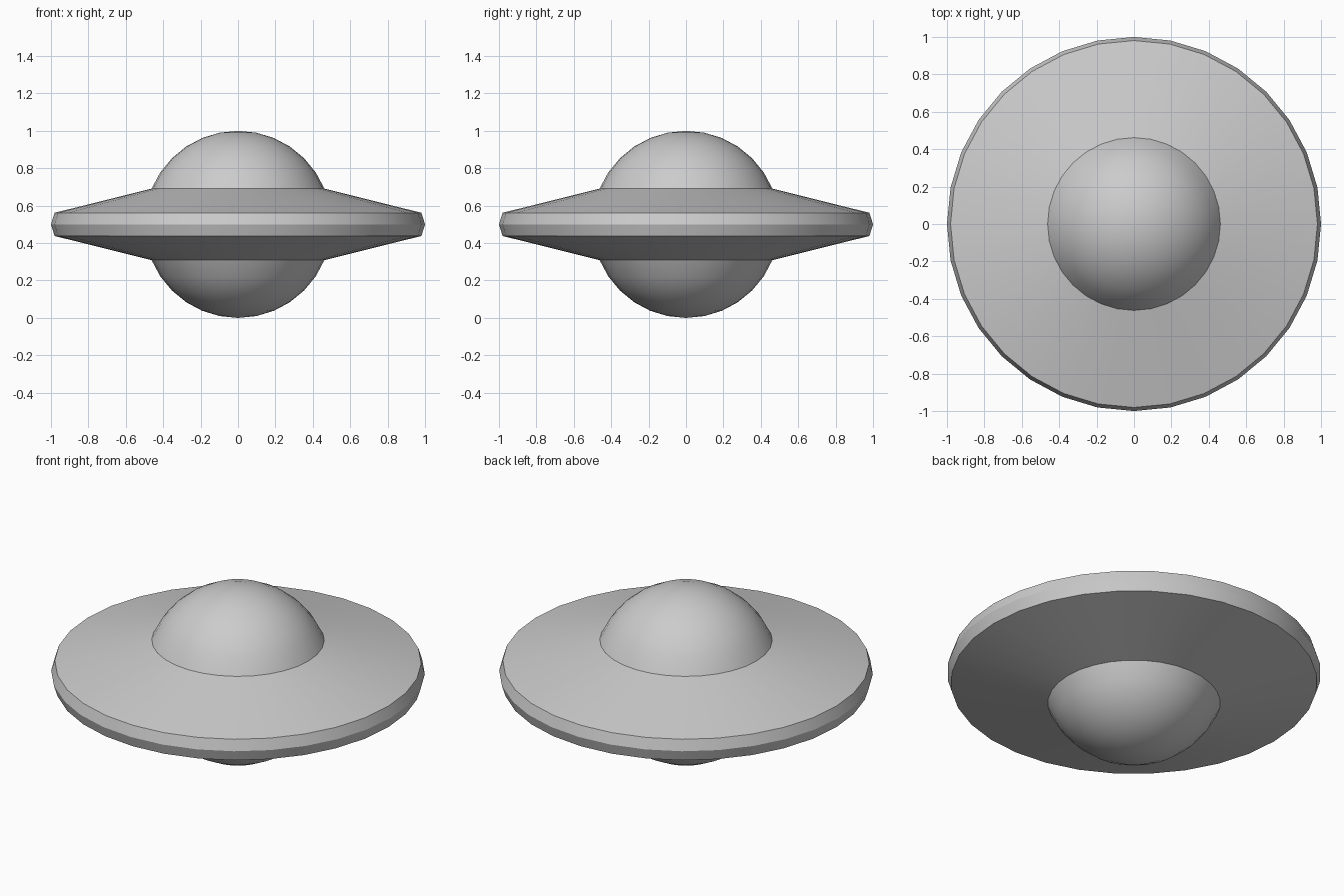
import bpy
import math

if "Cube" in bpy.data.objects:
    bpy.data.objects.remove(bpy.data.objects["Cube"])

# Saucer body: one sphere whose three middle rings are flared out into the disc
bpy.ops.mesh.primitive_uv_sphere_add(segments=32, ring_count=16, radius=0.5)
saucer = bpy.context.object
saucer.name = "saucer_body"

for v in saucer.data.vertices:
    # Flare and flatten the equator band into the rim
    if abs(v.co.z) < 0.15:
        v.co.x *= 2
        v.co.y *= 2
        v.co.z *= 0.635
    # Stand on the ground
    v.co.z += 0.5

# Smooth domes, crisp rim and dome joints
bpy.ops.object.shade_smooth_by_angle(angle=math.radians(30))
